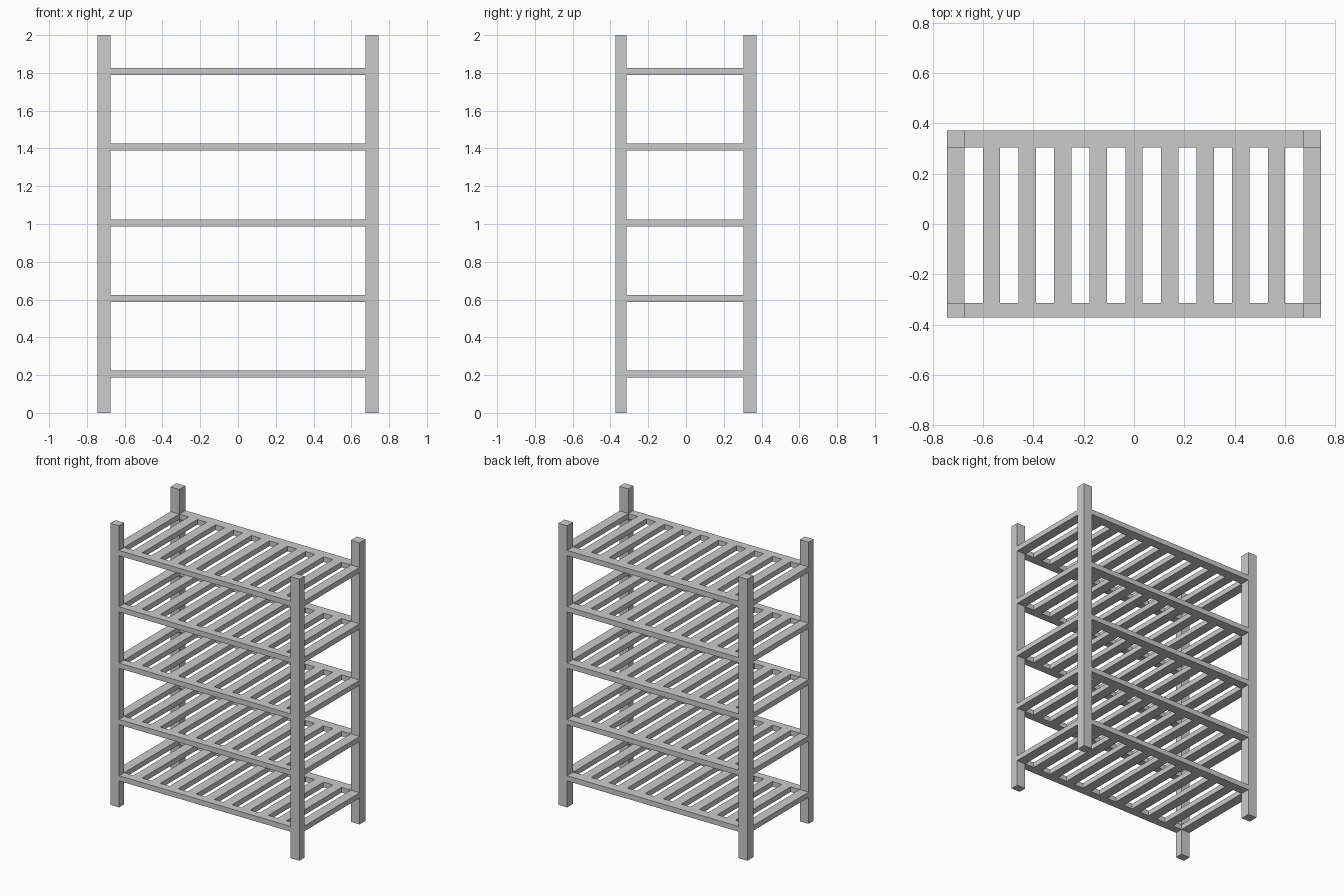
import bpy
import bmesh

if "Cube" in bpy.data.objects:
    bpy.data.objects.remove(bpy.data.objects["Cube"])

X, Y, H = 0.743, 0.372, 2.0      # half width, half depth, height
W = 0.069                        # post and slat width
YF, YB = -0.315, 0.304           # inner edges of front and back rails
T = 0.037                        # shelf thickness
LEVELS = [0.188 + 0.4 * i for i in range(5)]
PITCH = (2 * X - W) / 10         # slat spacing


def add_object(name, bm):
    bmesh.ops.recalc_face_normals(bm, faces=bm.faces)
    mesh = bpy.data.meshes.new(name)
    bm.to_mesh(mesh)
    bm.free()
    obj = bpy.data.objects.new(name, mesh)
    bpy.context.collection.objects.link(obj)
    return obj


def box(name, x0, x1, y0, y1, z0, z1):
    bm = bmesh.new()
    bmesh.ops.create_cube(bm, size=1)
    for v in bm.verts:
        v.co = (x1 if v.co.x > 0 else x0,
                y1 if v.co.y > 0 else y0,
                z1 if v.co.z > 0 else z0)
    return add_object(name, bm)


def slatted_shelf(name, z):
    """Front and back rails joined by nine slats, as one clean mesh."""
    xs = [-X + W]
    for i in range(1, 10):
        xs += [-X + i * PITCH, -X + i * PITCH + W]
    xs.append(X - W)
    ys = [-Y, YF, YB, Y]
    bm = bmesh.new()
    grid = [[bm.verts.new((x, y, z)) for y in ys] for x in xs]
    for i in range(len(xs) - 1):
        for j in range(3):
            if j != 1 or i % 2 == 1:      # leave the gaps between slats open
                bm.faces.new((grid[i][j], grid[i + 1][j],
                              grid[i + 1][j + 1], grid[i][j + 1]))
    top = bmesh.ops.extrude_face_region(bm, geom=bm.faces[:])["geom"]
    bmesh.ops.translate(bm, vec=(0, 0, T),
                        verts=[g for g in top if isinstance(g, bmesh.types.BMVert)])
    return add_object(name, bm)


# Corner posts, front pair slightly thinner in depth
for side, x0 in (("left", -X), ("right", X - W)):
    box(f"front_{side}_post", x0, x0 + W, -Y, YF, 0, H)
    box(f"back_{side}_post", x0, x0 + W, YB, Y, 0, H)

# Shelves, with end bars running between the posts
for n, z in enumerate(LEVELS, 1):
    slatted_shelf(f"shelf_{n}", z)
    for side, x0 in (("left", -X), ("right", X - W)):
        box(f"shelf_{n}_{side}_end_bar", x0, x0 + W, YF, YB, z, z + T)
